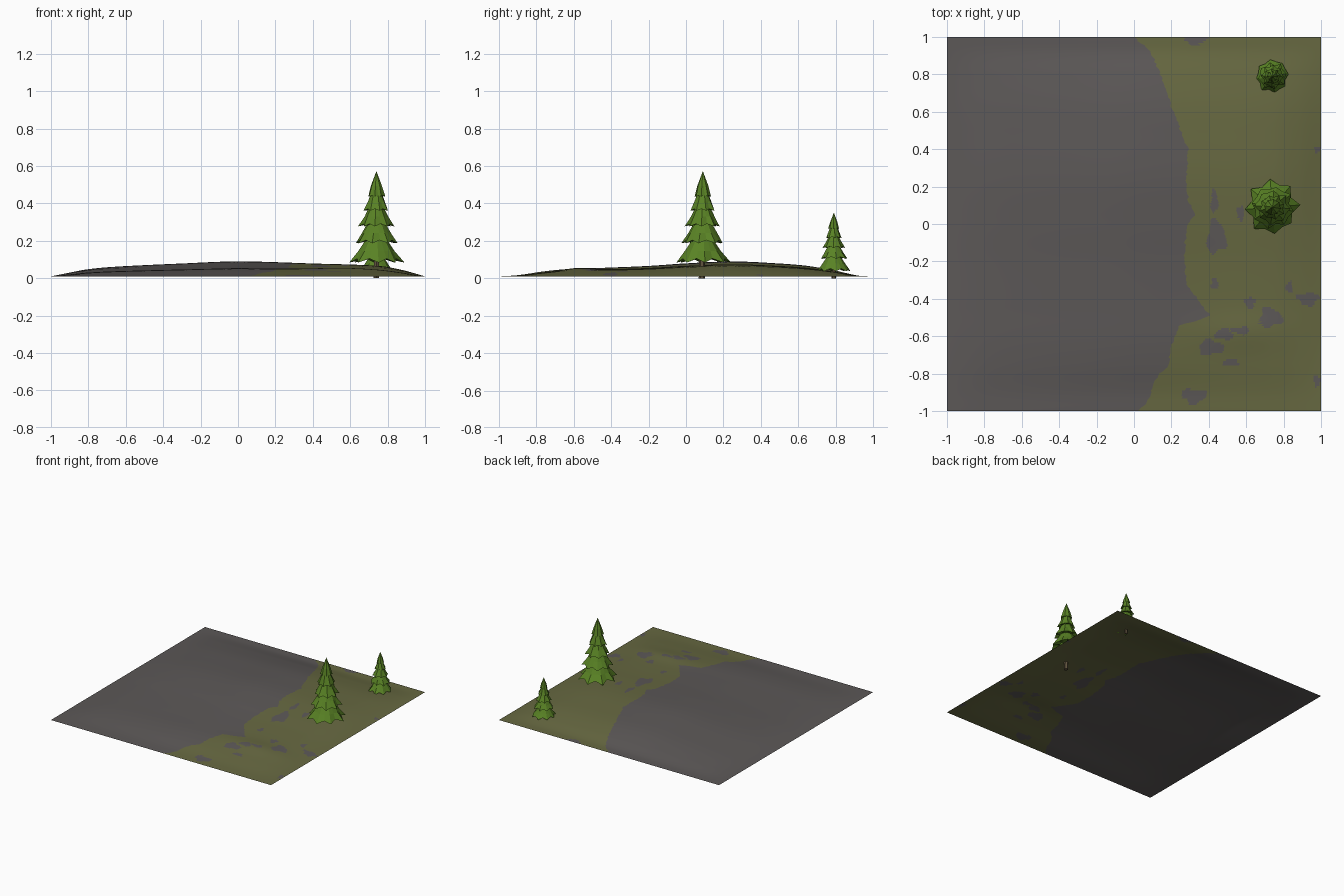
import bpy, bmesh, math, random

if "Cube" in bpy.data.objects:
    bpy.data.objects.remove(bpy.data.objects["Cube"])

random.seed(4)


def material(name, rgb):
    m = bpy.data.materials.new(name)
    m.diffuse_color = (*rgb, 1)
    m.use_nodes = True
    m.node_tree.nodes["Principled BSDF"].inputs["Base Color"].default_value = m.diffuse_color
    return m


GREY = material("grey dirt", (0.107, 0.098, 0.096))
OLIVE = material("olive grass", (0.135, 0.140, 0.053))
GREEN = material("pine green", (0.10, 0.225, 0.018))
BROWN = material("bark brown", (0.12, 0.09, 0.05))


def finish(bm, name, mats, smooth=False):
    for f in bm.faces:
        f.smooth = smooth
    me = bpy.data.meshes.new(name)
    bm.to_mesh(me)
    bm.free()
    for m in mats:
        me.materials.append(m)
    ob = bpy.data.objects.new(name, me)
    bpy.context.collection.objects.link(ob)
    return ob


def curve(points, t, cubic=True):
    """Value at t of a line through (t, value) points."""
    n = len(points)
    i = 0
    while i < n - 2 and t > points[i + 1][0]:
        i += 1
    (a, p), (b, q) = points[i], points[i + 1]
    u, w = (t - a) / (b - a), b - a
    if not cubic:
        return p + (q - p) * u

    def slope(k):
        k0, k1 = points[max(k - 1, 0)], points[min(k + 1, n - 1)]
        return (k1[1] - k0[1]) / (k1[0] - k0[0])
    return ((2*u**3 - 3*u**2 + 1) * p + (u**3 - 2*u**2 + u) * w * slope(i)
            + (3*u**2 - 2*u**3) * q + (u**3 - u**2) * w * slope(i + 1))


# Ground: relief profiles along x and y, edge of the grass, bare patches
ALONG_X = [(-1, 0), (-.9, .25), (-.8, .48), (-.65, .65), (-.3, .86), (0, 1),
           (.4, .86), (.75, .7), (.88, .42), (1, 0)]
ALONG_Y = [(-1, 0), (-.9, .08), (-.75, .35), (-.62, .5), (-.45, .57), (-.2, .7),
           (0, .87), (.25, 1), (.5, .86), (.65, .7), (.8, .38), (.92, .05), (1, 0)]
GRASS_EDGE = [(-1, .02), (-.96, .07), (-.9, .09), (-.8, .13), (-.77, .18), (-.65, .20),
              (-.54, .24), (-.52, .33), (-.49, .41), (-.43, .36), (-.32, .28),
              (-.15, .27), (-.02, .28), (.06, .33), (.12, .29), (.25, .28), (.4, .29),
              (.6, .21), (.8, .14), (.92, .09), (1, 0)]
PATCHES = [(.43, .12, .02, .06), (.44, -.07, .05, .09), (.73, -.5, .06, .05),
           (.41, -.66, .065, .04), (.48, -.59, .05, .03), (.52, -.74, .04, .02),
           (.32, -.92, .065, .04), (.33, .985, .06, .025), (.57, .06, .02, .04),
           (.62, -.42, .03, .03), (.83, -.34, .02, .03), (.93, -.4, .055, .035),
           (.43, -.32, .02, .03), (.57, -.57, .05, .02), (.98, -.84, .02, .03),
           (.98, .4, .02, .015)]


def height(x, y):
    z = 0.08 * curve(ALONG_X, x) * curve(ALONG_Y, y)
    fade = (1 - x**4) * (1 - y**4)
    z += 0.014 * fade * math.exp(-((x - .6) / .25)**2 - ((y + .58) / .1)**2)
    return 0.01 + max(z, 0)


def bare(x, y):
    for cx, cy, rx, ry in PATCHES:
        dx, dy = (x - cx) / rx, (y - cy) / ry
        a = math.atan2(dy, dx)
        wob = 1 + .18 * math.sin(3 * a + 20 * cx) + .1 * math.sin(5 * a + 30 * cy)
        if dx * dx + dy * dy < wob * wob:
            return True
    return False


def ground(left=70, right=110, rows=180):
    bm = bmesh.new()
    grid = []
    for j in range(rows + 1):
        y = -1 + 2 * j / rows
        e = curve(GRASS_EDGE, y, False)
        if 0 < j < rows:
            e += random.uniform(-.006, .006)
        xs = [-1 + (e + 1) * i / left for i in range(left)]
        xs += [e + (1 - e) * i / right for i in range(right + 1)]
        grid.append([bm.verts.new((x, y, height(x, y))) for x in xs])
    for j in range(rows):
        for i in range(left + right):
            f = bm.faces.new((grid[j][i], grid[j][i + 1],
                              grid[j + 1][i + 1], grid[j + 1][i]))
            c = f.calc_center_median()
            f.material_index = int(i >= left and not bare(c.x, c.y))
    finish(bm, "ground", [GREY, OLIVE], True)


# Trees: rim radius, rim height and top height of each skirt (large tree size)
TIERS = [(.142, .020, .165), (.115, .122, .255), (.092, .212, .340),
         (.068, .295, .415), (.045, .370, .505)]


def foliage(name, x, y, z, s, points=8):
    bm = bmesh.new()
    n = points * 2
    for k, (r, low, top) in enumerate(TIERS):
        turn = random.uniform(0, 6.28)
        last = k == len(TIERS) - 1
        jit = [random.uniform(.93, 1.08) for _ in range(n)]
        # rings from the jagged rim up to the neck
        rings = []
        for t, rad, jag in ((0, 1, .17), (.4, .68, .08), (1, .0 if last else .27, 0)):
            ring = []
            for i in range(n):
                a = turn + math.tau * i / n
                tip = i % 2 == 0
                rr = r * rad * (1 if tip else 1 - jag)
                zz = low + (top - low) * t
                if t == 0:
                    rr *= jit[i]
                    zz += r * (-.03 if tip else .12)
                ring.append((rr * math.cos(a), rr * math.sin(a), zz))
            rings.append(ring)
        apex = (0, 0, top + (0 if last else .01))
        under = (0, 0, low + r * .2)

        def v(p):
            return bm.verts.new((x + p[0] * s, y + p[1] * s, z + p[2] * s))
        vr = [[v(p) for p in ring] for ring in (rings[:2] if last else rings)]
        va, vu = v(apex), v(under)
        for i in range(n):
            j = (i + 1) % n
            for lo, hi in zip(vr, vr[1:]):
                bm.faces.new((lo[i], lo[j], hi[j], hi[i]))
            bm.faces.new((vr[-1][i], vr[-1][j], va))
            bm.faces.new((vr[0][j], vr[0][i], vu))
    finish(bm, name, [GREEN])


def trunk(name, x, y, top, r):
    bm = bmesh.new()
    bmesh.ops.create_cone(bm, cap_ends=True, segments=6, radius1=r, radius2=r * .8,
                          depth=top)
    bmesh.ops.translate(bm, verts=bm.verts, vec=(x, y, top / 2))
    finish(bm, name, [BROWN])


ground()
foliage("large_tree_foliage", .74, .09, .068, 1)
trunk("large_tree_trunk", .74, .085, .16, .017)
foliage("small_tree_foliage", .74, .79, .028, .64)
trunk("small_tree_trunk", .74, .79, .10, .012)
